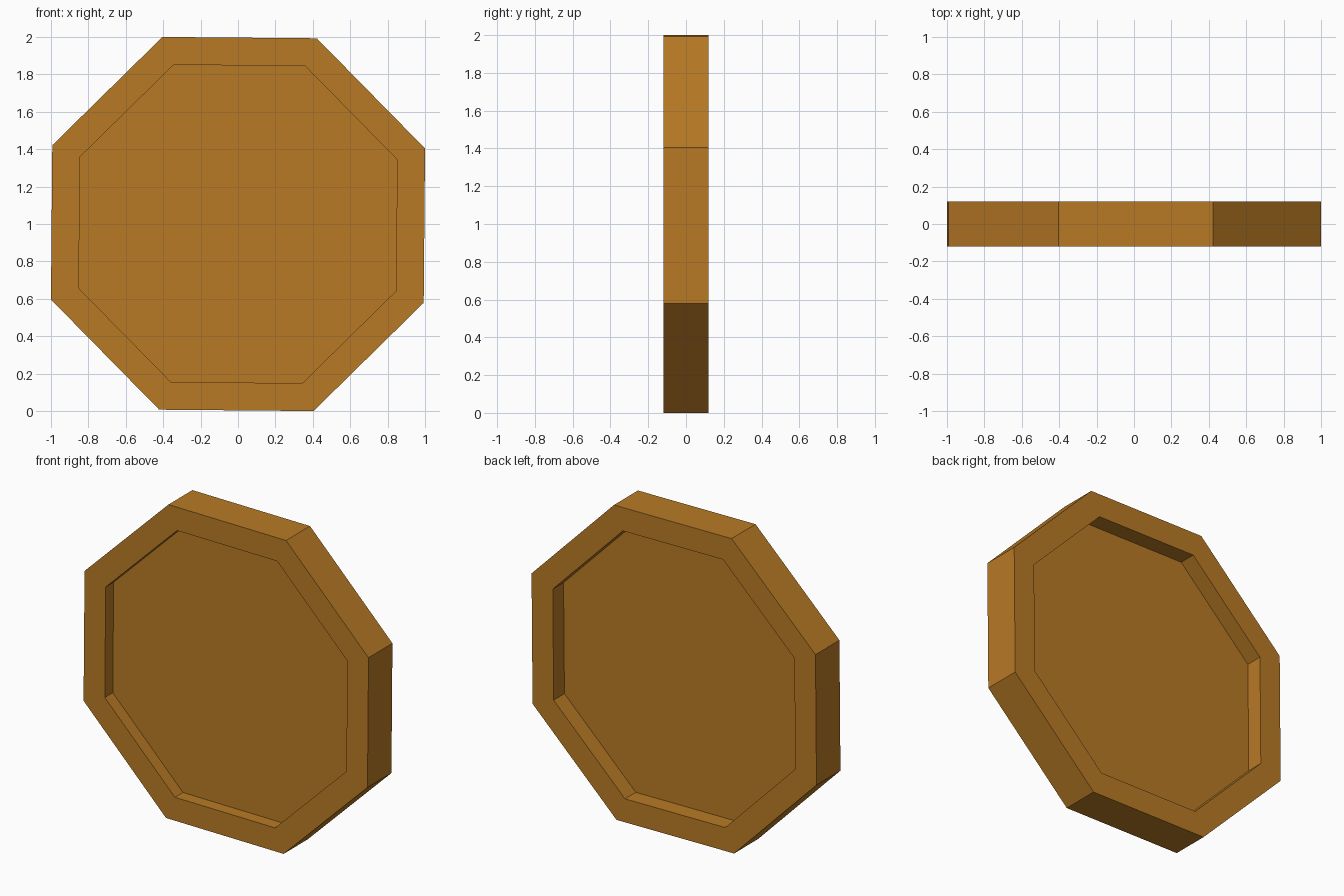
import bpy, bmesh, math

if "Cube" in bpy.data.objects:
    bpy.data.objects.remove(bpy.data.objects["Cube"])

# Single flat golden-brown colour
gold = bpy.data.materials.new("golden_brown")
gold.diffuse_color = (0.479, 0.195, 0.0185, 1)
gold.use_nodes = True
gold.node_tree.nodes["Principled BSDF"].inputs["Base Color"].default_value = gold.diffuse_color

SIDES = 8
START = math.radians(22)          # the octagon is turned very slightly
R_OUT = 1 / math.cos(START)       # gives a 2 unit width
R_IN = R_OUT * 0.851

# Cross-section from front recess floor, over the rim, to back recess floor
profile = [(R_IN, -0.04), (R_IN, -0.12), (R_OUT, -0.12),
           (R_OUT, 0.12), (R_IN, 0.12), (R_IN, 0.012)]

bm = bmesh.new()
rings = []
for r, y in profile:
    ring = []
    for i in range(SIDES):
        a = START + i * math.tau / SIDES
        ring.append(bm.verts.new((r * math.cos(a), y, 1 + r * math.sin(a))))
    rings.append(ring)

# Rim walls
for a, b in zip(rings, rings[1:]):
    for i in range(SIDES):
        j = (i + 1) % SIDES
        bm.faces.new((a[i], a[j], b[j], b[i]))

# Recessed centre panels, front and back
bm.faces.new(rings[0])
bm.faces.new(rings[-1])
bmesh.ops.recalc_face_normals(bm, faces=bm.faces)

mesh = bpy.data.meshes.new("octagonal_coin")
bm.to_mesh(mesh)
bm.free()
mesh.materials.append(gold)
coin = bpy.data.objects.new("octagonal_coin", mesh)
bpy.context.collection.objects.link(coin)
